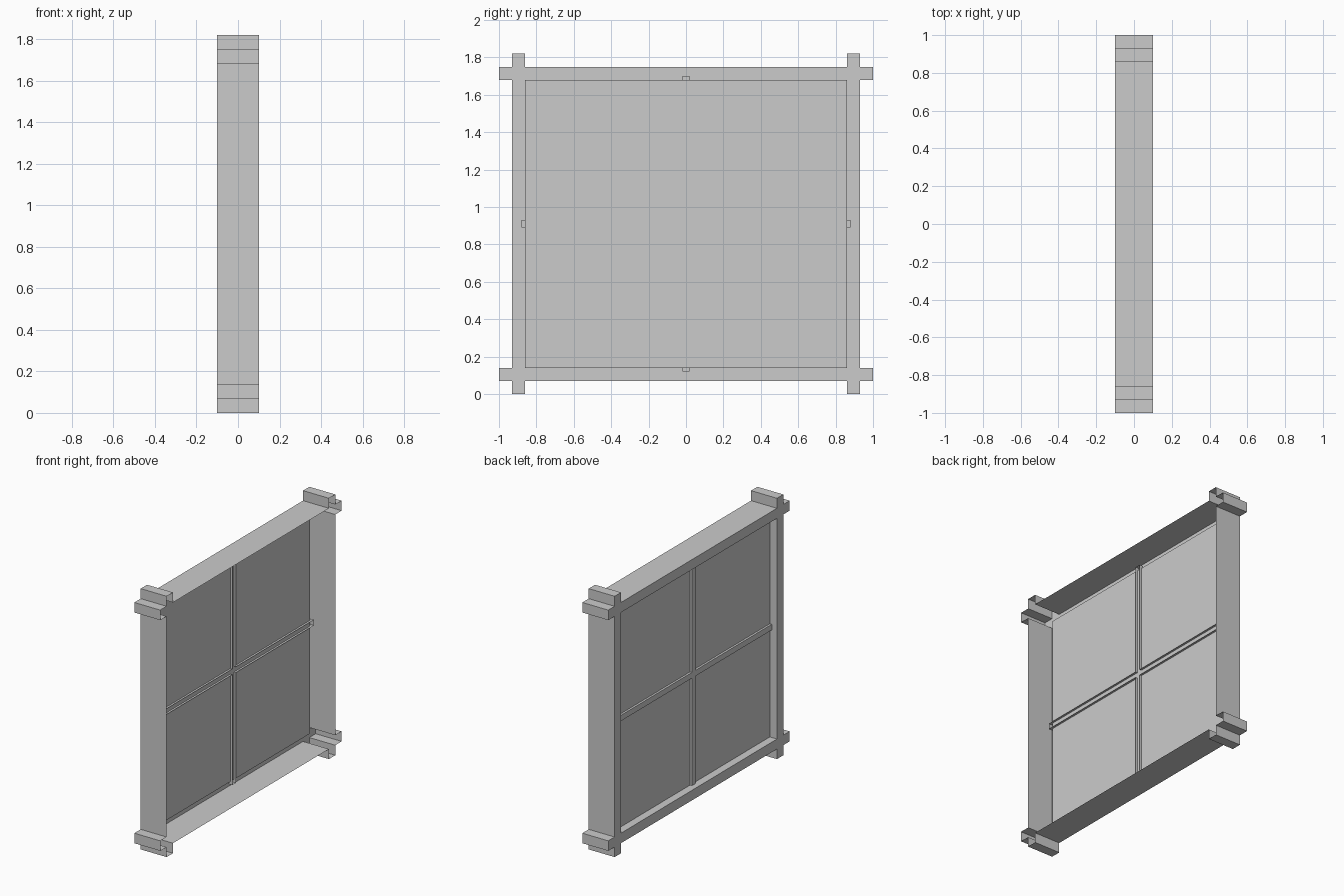
import bpy
import bmesh

cube = bpy.data.objects.get("Cube")
if cube:
    bpy.data.objects.remove(cube, do_unlink=True)

MID_Z = 0.91
BACK, FRONT = -0.1, 0.1       # frame depth
PANEL_X = -0.045              # recessed pane

grey = bpy.data.materials.new("plain_grey")
grey.use_nodes = True
colour = (0.6, 0.6, 0.6, 1)
grey.diffuse_color = colour
grey.node_tree.nodes["Principled BSDF"].inputs["Base Color"].default_value = colour


def mirrored(quarter):
    """Counter-clockwise (y, z) outline from its first-quadrant points."""
    left = [(-y, z) for y, z in reversed(quarter)]
    return quarter + left + [(-y, -z) for y, z in quarter + left]


def ring(bm, outline, x):
    return [bm.verts.new((x, y, z + MID_Z)) for y, z in outline]


def walls(bm, a, b, inward=False):
    for i in range(len(a)):
        j = (i + 1) % len(a)
        face = bm.faces.new((a[i], a[j], b[j], b[i]))
        if inward:
            face.normal_flip()


def finish(bm, name):
    mesh = bpy.data.meshes.new(name)
    bm.to_mesh(mesh)
    bm.free()
    mesh.materials.append(grey)
    obj = bpy.data.objects.new(name, mesh)
    bpy.context.collection.objects.link(obj)


frame_outline = mirrored([(0.93, 0.77), (1.0, 0.77), (1.0, 0.84), (0.93, 0.84),
                          (0.93, 0.91), (0.86, 0.91), (0.86, 0.84)])
opening = mirrored([(0.86, 0.77)])
cross_outline = mirrored([(0.88, 0.02), (0.02, 0.02), (0.02, 0.79)])

# Frame: outer walls with lapped corners and a back border, open on one side
bm = bmesh.new()
back = ring(bm, frame_outline, BACK)
walls(bm, back, ring(bm, frame_outline, FRONT))
hole = ring(bm, opening, BACK)
edges = []
for loop in (back, hole):
    for i, v in enumerate(loop):
        w = loop[(i + 1) % len(loop)]
        edges.append(bm.edges.get((v, w)) or bm.edges.new((v, w)))
fill = bmesh.ops.triangle_fill(bm, edges=edges, use_beauty=True)
for item in fill["geom"]:
    if isinstance(item, bmesh.types.BMFace):
        item.normal_update()
        if item.normal.x > 0:
            item.normal_flip()
finish(bm, "window_frame")

# Pane: recessed sheet with its reveal
bm = bmesh.new()
pane = ring(bm, opening, PANEL_X)
walls(bm, ring(bm, opening, BACK), pane, inward=True)
bm.faces.new(list(reversed(pane)))
finish(bm, "window_pane")

# Glazing bars: one cross-shaped channel standing proud of both pane sides
bm = bmesh.new()
bar_back = ring(bm, cross_outline, PANEL_X - 0.015)
walls(bm, bar_back, ring(bm, cross_outline, PANEL_X + 0.015))
bm.faces.new(list(reversed(bar_back)))
finish(bm, "glazing_bars")
